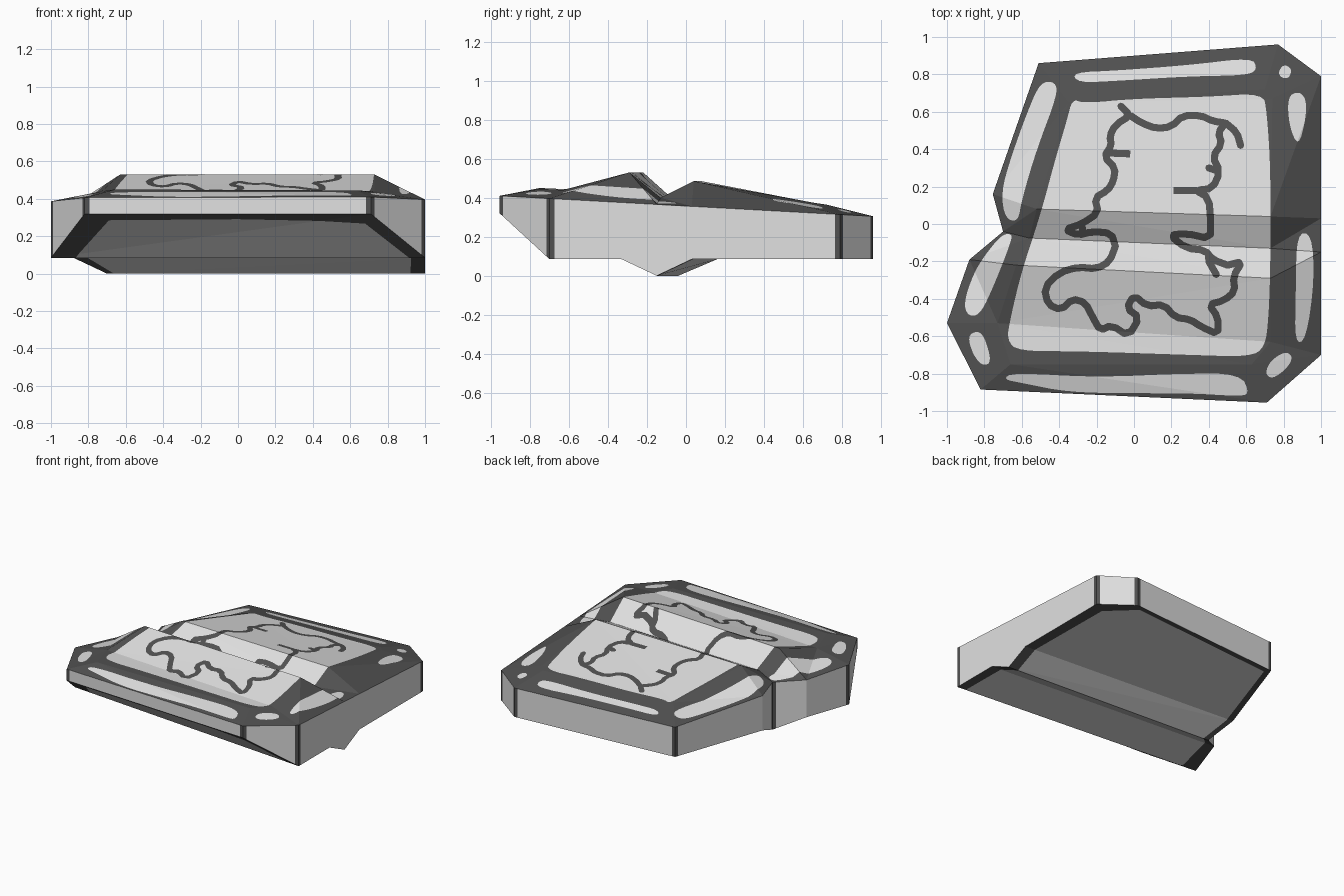
import bpy, math
from mathutils import Vector
from mathutils.geometry import delaunay_2d_cdt, intersect_point_line

if "Cube" in bpy.data.objects:
    bpy.data.objects.remove(bpy.data.objects["Cube"])


def material(name, v):
    m = bpy.data.materials.new(name)
    m.diffuse_color = (v, v, v, 1)
    m.use_nodes = True
    m.node_tree.nodes["Principled BSDF"].inputs["Base Color"].default_value = m.diffuse_color
    return m


MATS = [material("dark stone", 0.083), material("light stone", 0.75)]
WIDTH = .019  # half width of the cracks


def make(name, verts, faces, mats):
    me = bpy.data.meshes.new(name)
    me.from_pydata(verts, [], faces)
    for m in MATS:
        me.materials.append(m)
    for p, i in zip(me.polygons, mats):
        p.material_index = i
    ob = bpy.data.objects.new(name, me)
    bpy.context.collection.objects.link(ob)


def smooth(pts, steps, closed):
    """Corner cutting."""
    pts = [Vector(p) for p in pts]
    for _ in range(steps):
        out = []
        for i in range(len(pts) - (not closed)):
            a, b = pts[i], pts[(i + 1) % len(pts)]
            out += [a.lerp(b, .25), a.lerp(b, .75)]
        if not closed:
            out = [pts[0]] + out + [pts[-1]]
        pts = out
    return pts


def ribbon(a, b):
    """Outlines of one stroke segment: a box and an octagon at its start."""
    d = (b - a).normalized() * WIDTH
    n = Vector((-d.y, d.x))
    disc = [a + Vector((math.cos(k * math.pi / 4), math.sin(k * math.pi / 4))) * WIDTH for k in range(8)]
    return [[a - n, b - n, b + n, a + n], disc]


def inside(p, poly):
    hit = False
    for a, b in zip(poly, poly[1:] + poly[:1]):
        if (a.y > p.y) != (b.y > p.y) and p.x < (b.x - a.x) * (p.y - a.y) / (b.y - a.y) + a.x:
            hit = not hit
    return hit


def near(p, a, b):
    q, t = intersect_point_line(p, a, b)
    q = a if t < 0 else b if t > 1 else q
    return (p - q.xy).length < WIDTH


def painted(name, tris, lights, segments, flip):
    """Cut flat patch outlines into a faceted height surface and colour them."""
    flat = [[p.xy for p in t] for t in tris]
    verts, edges = [], []
    for poly in flat + lights + [r for s in segments for r in ribbon(*s)]:
        n, k = len(verts), len(poly)
        verts += [Vector(p) for p in poly]
        edges += [(n + i, n + (i + 1) % k) for i in range(k)]
    co, _, fs = delaunay_2d_cdt(verts, edges, [], 0, 1e-5, False)[:3]
    z, keep, mats = {}, [], []
    for f in fs:
        c = (co[f[0]] + co[f[1]] + co[f[2]]) / 3
        base = next((i for i, t in enumerate(flat) if inside(c, t)), None)
        if base is None:
            continue
        p0, p1, p2 = tris[base]
        n = (p1 - p0).cross(p2 - p0)
        for v in f:
            z[v] = p0.z - ((co[v].x - p0.x) * n.x + (co[v].y - p0.y) * n.y) / n.z
        light = any(inside(c, p) for p in lights) and not any(near(c, *s) for s in segments)
        keep.append(f[::-1] if flip else f)
        mats.append(int(light))
    used = {v: i for i, v in enumerate(sorted(z))}
    make(name, [(co[v].x, co[v].y, z[v]) for v in used], [[used[v] for v in f] for f in keep], mats)


# Slab outline, clockwise from the back left: x, y, underside height
OUTLINE = [(-.51, .86, .085), (.77, .96, .085), (1, .79, .085), (1, .03, .085),
           (1, -.15, 0), (1, -.33, .085), (1, -.70, .085), (.71, -.955, .32),
           (-.82, -.885, .32), (-1, -.53, .085), (-.88, -.19, .085),
           (-.70, -.04, 0), (-.755, .16, .085)]
# Raised inner ring of the top
INNER = [(-.35, .65, .375), (.70, .72, .365), (.74, .67, .372), (.73, .04, .485),
         (.73, -.13, .4), (.73, -.29, .53), (.73, -.63, .44), (.63, -.75, .445),
         (-.66, -.75, .45), (-.73, -.53, .44), (-.63, -.22, .53),
         (-.56, -.075, .4), (-.52, .08, .485)]
STRIPS = [(0, 1, 2, 3, 12), (12, 3, 4, 11), (11, 4, 5, 10), (9, 10, 5, 6), (9, 6, 7, 8)]
N = len(OUTLINE)
bottom = [Vector(p) for p in OUTLINE]
rim = [Vector((x, y, .41 - .055 * (y + .955))) for x, y, _ in OUTLINE]
inner = [Vector(p) for p in INNER]


def fan(ring):
    return [(ring[s[0]], ring[s[k]], ring[s[k + 1]]) for s in STRIPS for k in range(1, len(s) - 1)]


top_tris = fan(inner)
for i in range(N):
    j = (i + 1) % N
    if i in (5, 9):
        top_tris += [(rim[i], rim[j], inner[i]), (rim[j], inner[j], inner[i])]
    else:
        top_tris += [(rim[i], rim[j], inner[j]), (rim[i], inner[j], inner[i])]

# Light worn patches on the sloping border
border = [
    [(-.33, .81), (-.1, .82), (.3, .85), (.63, .89), (.66, .83), (.61, .795), (.3, .79), (-.1, .765), (-.30, .755)],
    [(.77, .81), (.80, .855), (.845, .83), (.83, .78), (.79, .78)],
    [(.82, .68), (.88, .71), (.92, .67), (.92, .57), (.88, .41), (.83, .52)],
    [(.87, -.05), (.95, -.05), (.965, -.3), (.92, -.62), (.86, -.64), (.865, -.35)],
    [(.70, -.80), (.73, -.73), (.81, -.68), (.85, -.71), (.82, -.77), (.74, -.83)],
    [(-.70, -.83), (-.65, -.795), (-.2, -.82), (.25, -.80), (.57, -.80), (.62, -.91),
     (.55, -.92), (.3, -.905), (0, -.905), (-.35, -.90), (-.6, -.85)],
    [(-.89, -.60), (-.84, -.57), (-.80, -.60), (-.76, -.74), (-.81, -.76), (-.86, -.70)],
    [(-.91, -.42), (-.89, -.49), (-.83, -.49), (-.77, -.38), (-.65, -.08), (-.66, -.05),
     (-.71, -.06), (-.80, -.17), (-.86, -.27)],
    [(-.71, .17), (-.69, .03), (-.62, .01), (-.60, .13), (-.52, .4), (-.41, .69),
     (-.42, .76), (-.50, .76), (-.57, .6), (-.66, .35)]]
# Large light field in the middle
field = [(-.33, .67), (-.27, .645), (0, .67), (.4, .68), (.69, .70), (.71, .6), (.73, .3),
         (.73, -.2), (.72, -.5), (.70, -.66), (.62, -.71), (.3, -.70), (-.3, -.68),
         (-.62, -.68), (-.68, -.62), (-.66, -.5), (-.6, -.25), (-.5, .05), (-.42, .35), (-.36, .55)]
lights = [smooth(p, 2, True) for p in border + [field]]

# Wandering dark crack: back half, front half, right side and short spurs
back_crack = [(-.07, .63), (-.02, .58), (-.10, .53), (-.13, .47), (-.12, .42), (-.16, .36),
              (-.10, .30), (-.11, .23), (-.14, .18), (-.21, .14), (-.19, .06), (-.28, .0),
              (-.37, -.03), (-.30, -.06), (-.22, -.04), (-.12, -.05), (-.10, -.12)]
front_crack = [(-.10, -.12), (-.13, -.20), (-.20, -.24), (-.30, -.23), (-.40, -.26), (-.48, -.34),
               (-.46, -.43), (-.39, -.46), (-.33, -.40), (-.26, -.42), (-.22, -.50), (-.18, -.57),
               (-.12, -.54), (-.03, -.60), (.03, -.50), (-.04, -.45), (.0, -.38), (.07, -.44),
               (.16, -.43), (.22, -.50), (.30, -.51), (.36, -.55), (.45, -.59), (.45, -.50),
               (.40, -.43), (.48, -.41), (.54, -.36), (.53, -.28), (.58, -.20), (.50, -.22)]
right_crack = [(.50, -.22), (.42, -.19), (.38, -.14), (.28, -.13), (.19, -.06), (.28, -.05),
               (.41, -.08), (.41, .02), (.40, .14), (.33, .18), (.42, .19), (.46, .28),
               (.42, .36), (.47, .43), (.45, .49), (.49, .54), (.42, .55), (.36, .58),
               (.26, .58), (.20, .52), (.12, .51), (.04, .54), (-.02, .58)]
spurs = [[(-.14, .38), (-.02, .375)], [(.33, .18), (.21, .18)], [(.57, .42), (.55, .49), (.49, .54)],
         [(.40, .30), (.46, .28)], [(-.28, .0), (-.27, -.06)], [(.44, -.27), (.40, -.20)]]
segments = []
for path in [back_crack, front_crack, right_crack] + spurs:
    path = smooth(path, 1, False)
    segments += list(zip(path, path[1:]))
painted("slab_top", top_tris, lights, segments, False)

# Underside with a dark border
under = [(-.88, -.52), (-.69, -.84), (.0, -.88), (.68, -.89), (.93, -.68), (.91, .74), (.72, .92),
         (-.48, .82), (-.71, .15), (-.66, -.04), (-.80, -.19)]
painted("slab_underside", fan(bottom), [[Vector(p) for p in under]], [], True)

# Side walls: light with a dark strip at the main corners
PLAIN = (3, 4, 5, 10, 12)
verts, faces, mats = [], [], []
for i in range(N):
    j = (i + 1) % N
    length = (rim[j].xy - rim[i].xy).length
    ta = 0 if i in PLAIN else .025 / length
    tb = 1 if j in PLAIN else 1 - .025 / length
    cuts = sorted({0, ta, tb, 1})
    for a, b in zip(cuts, cuts[1:]):
        n = len(verts)
        verts += [rim[i].lerp(rim[j], a), rim[i].lerp(rim[j], b),
                  bottom[i].lerp(bottom[j], b), bottom[i].lerp(bottom[j], a)]
        faces.append((n, n + 1, n + 2, n + 3))
        mats.append(int(a >= ta and b <= tb))
make("slab_sides", verts, faces, mats)
